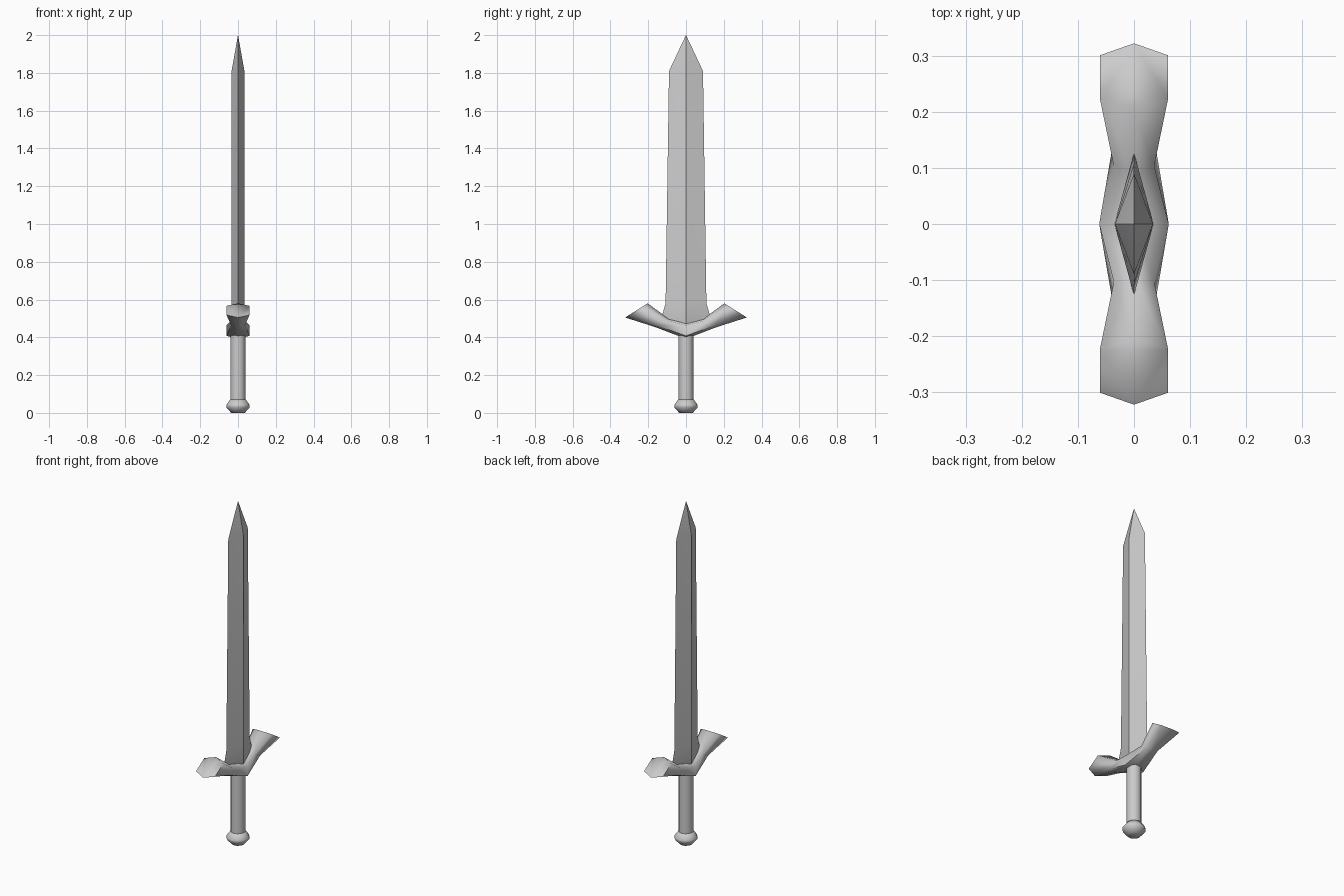
import bpy, bmesh, math
from mathutils import Vector

cube = bpy.data.objects.get("Cube")
if cube:
    bpy.data.objects.remove(cube)

# Single metal colour
steel = bpy.data.materials.new("grey_steel")
steel.use_nodes = True
grey = (0.6, 0.6, 0.6, 1)
steel.diffuse_color = grey
steel.node_tree.nodes["Principled BSDF"].inputs["Base Color"].default_value = grey


def loft(name, rings, angle):
    """Skin matching rings of points, cap both ends, smooth below an angle."""
    bm = bmesh.new()
    loops = [[bm.verts.new(p) for p in ring] for ring in rings]
    n = len(loops[0])
    for a, b in zip(loops, loops[1:]):
        for i in range(n):
            j = (i + 1) % n
            bm.faces.new((a[i], a[j], b[j], b[i]))
    bm.faces.new(loops[0])
    bm.faces.new(loops[-1])
    bmesh.ops.remove_doubles(bm, verts=bm.verts, dist=0.0001)
    bmesh.ops.recalc_face_normals(bm, faces=bm.faces)
    mesh = bpy.data.meshes.new(name)
    bm.to_mesh(mesh)
    bm.free()
    mesh.materials.append(steel)
    ob = bpy.data.objects.new(name, mesh)
    bpy.context.collection.objects.link(ob)
    bpy.ops.object.select_all(action='DESELECT')
    ob.select_set(True)
    bpy.context.view_layer.objects.active = ob
    bpy.ops.object.shade_smooth_by_angle(angle=math.radians(angle))
    return ob


def round_ring(r, z, n=12):
    return [(r * math.cos(math.tau * i / n), r * math.sin(math.tau * i / n), z)
            for i in range(n)]


def diamond(y, x, z):
    return [(x, 0, z), (0, y, z), (-x, 0, z), (0, -y, z)]


def hexagon(top, bottom, x):
    """Hexagon whose points lie at top and bottom, given as (y, z)."""
    t, b = Vector((0, *top)), Vector((0, *bottom))
    side = Vector((x, 0, 0))
    hi, lo = t.lerp(b, 0.18), t.lerp(b, 0.82)
    return [t, hi + side, lo + side, b, lo - side, hi - side]


# Blade: diamond section with flared base and pointed tip
loft("blade", [diamond(y, x, z) for y, x, z in (
    (0.06, 0.035, 0.44), (0.127, 0.035, 0.515), (0.108, 0.035, 0.58),
    (0.09, 0.034, 1.81))] + [diamond(0.0003, 0.0003, 2.0)], 15)

# Crossguard: hexagonal arms, waisted and flaring to slanted ends
arm = [((0.203, 0.58), (0.322, 0.505), 0.061),
       ((0.09, 0.497), (0.165, 0.455), 0.036)]
left = [hexagon(*s) for s in arm]
right = [[Vector((p.x, -p.y, p.z)) for p in ring] for ring in reversed(left)]
loft("crossguard", left + [hexagon((0, 0.48), (0, 0.392), 0.062)] + right, 75)

# Grip and pommel
loft("grip", [round_ring(0.04, 0.06), round_ring(0.04, 0.43)], 40)
loft("pommel", [round_ring(r, z) for r, z in (
    (0.036, 0), (0.062, 0.03), (0.062, 0.042), (0.04, 0.072))], 60)
